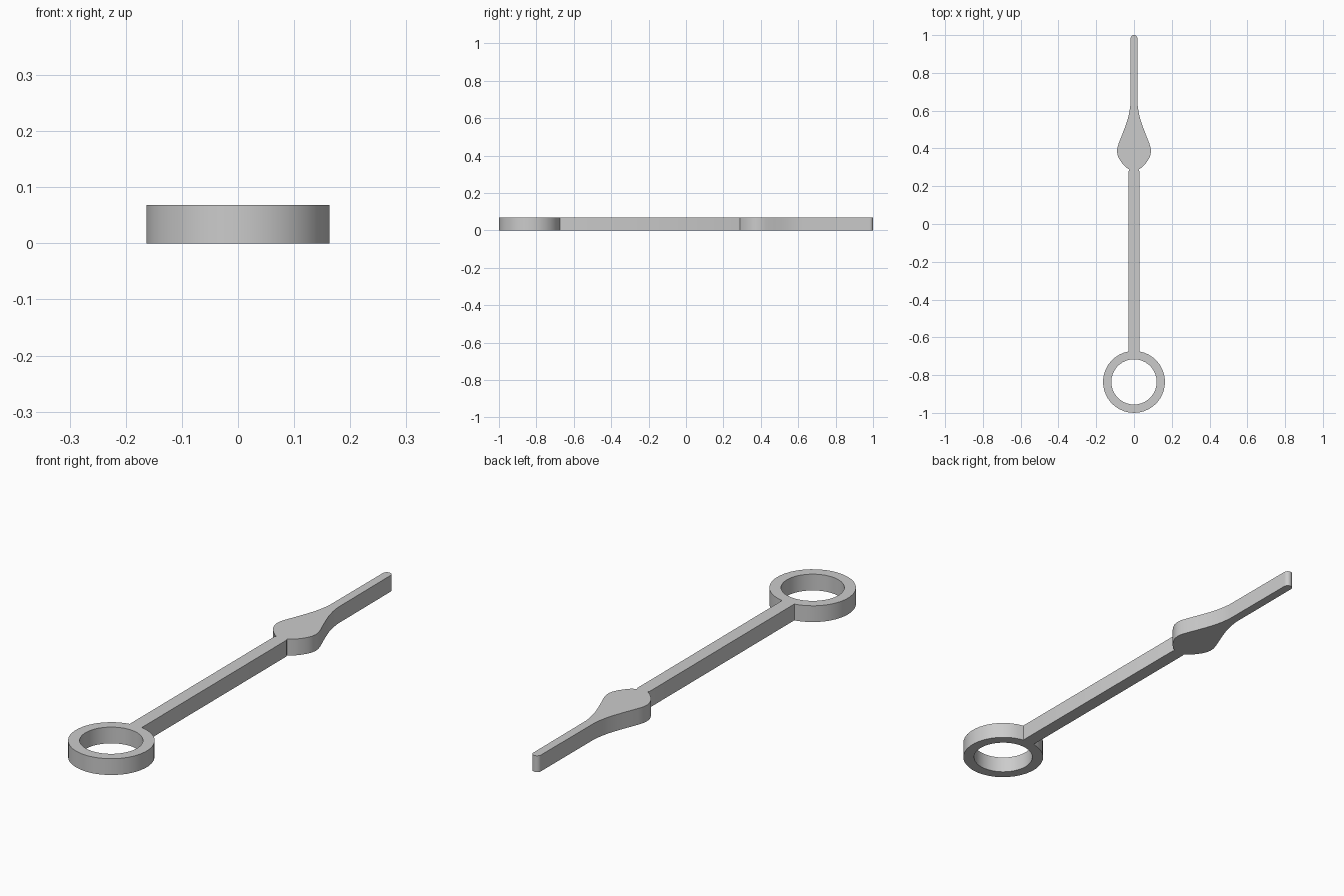
import bpy, bmesh
from math import sin, cos, pi, asin, radians

if "Cube" in bpy.data.objects:
    bpy.data.objects.remove(bpy.data.objects["Cube"])

THICK = 0.068
RING_Y, R_OUT, R_IN = -0.836, 0.164, 0.12
SHAFT, TIP = 0.028, 0.018

# Right half of the outline, from ring bottom up to the pointer tip
a_end = pi / 2 - asin(SHAFT / R_OUT)
half = []
N = 18
for i in range(N + 1):
    a = -pi / 2 + (a_end + pi / 2) * i / N
    half.append((R_OUT * cos(a), RING_Y + R_OUT * sin(a)))
# Shaft top and spade-shaped swelling
half += [(SHAFT, 0.28), (0.024, 0.288), (0.045, 0.302), (0.063, 0.322),
         (0.078, 0.344), (0.087, 0.364), (0.09, 0.385), (0.088, 0.405),
         (0.080, 0.430), (0.062, 0.475), (0.045, 0.520), (0.033, 0.555),
         (0.024, 0.595), (0.019, 0.630)]
# Rounded tip
for i in range(7):
    a = pi / 2 * i / 6
    half.append((TIP * cos(a), 1 - TIP + TIP * sin(a)))

outline = half + [(-x, y) for x, y in reversed(half[1:-1])]
hole = [(R_IN * cos(2 * pi * i / 36), RING_Y + R_IN * sin(2 * pi * i / 36))
        for i in range(36)]

# Filled flat curve with a hole, extruded to the hand's thickness
curve = bpy.data.curves.new("clock_hand", 'CURVE')
curve.dimensions = '2D'
curve.fill_mode = 'BOTH'
curve.extrude = THICK / 2
for pts in (outline, hole):
    sp = curve.splines.new('POLY')
    sp.points.add(len(pts) - 1)
    for p, (x, y) in zip(sp.points, pts):
        p.co = (x, y, 0, 1)
    sp.use_cyclic_u = True

hand = bpy.data.objects.new("clock_hand", curve)
bpy.context.collection.objects.link(hand)
bpy.context.view_layer.objects.active = hand
hand.select_set(True)
bpy.ops.object.convert(target='MESH')
hand = bpy.context.view_layer.objects.active

# Weld caps to walls and rest the hand on the ground plane
bm = bmesh.new()
bm.from_mesh(hand.data)
bmesh.ops.remove_doubles(bm, verts=bm.verts, dist=0.0002)
bmesh.ops.translate(bm, verts=bm.verts, vec=(0, 0, THICK / 2))
bmesh.ops.recalc_face_normals(bm, faces=bm.faces)
bm.to_mesh(hand.data)
bm.free()
bpy.ops.object.shade_smooth_by_angle(angle=radians(35))
